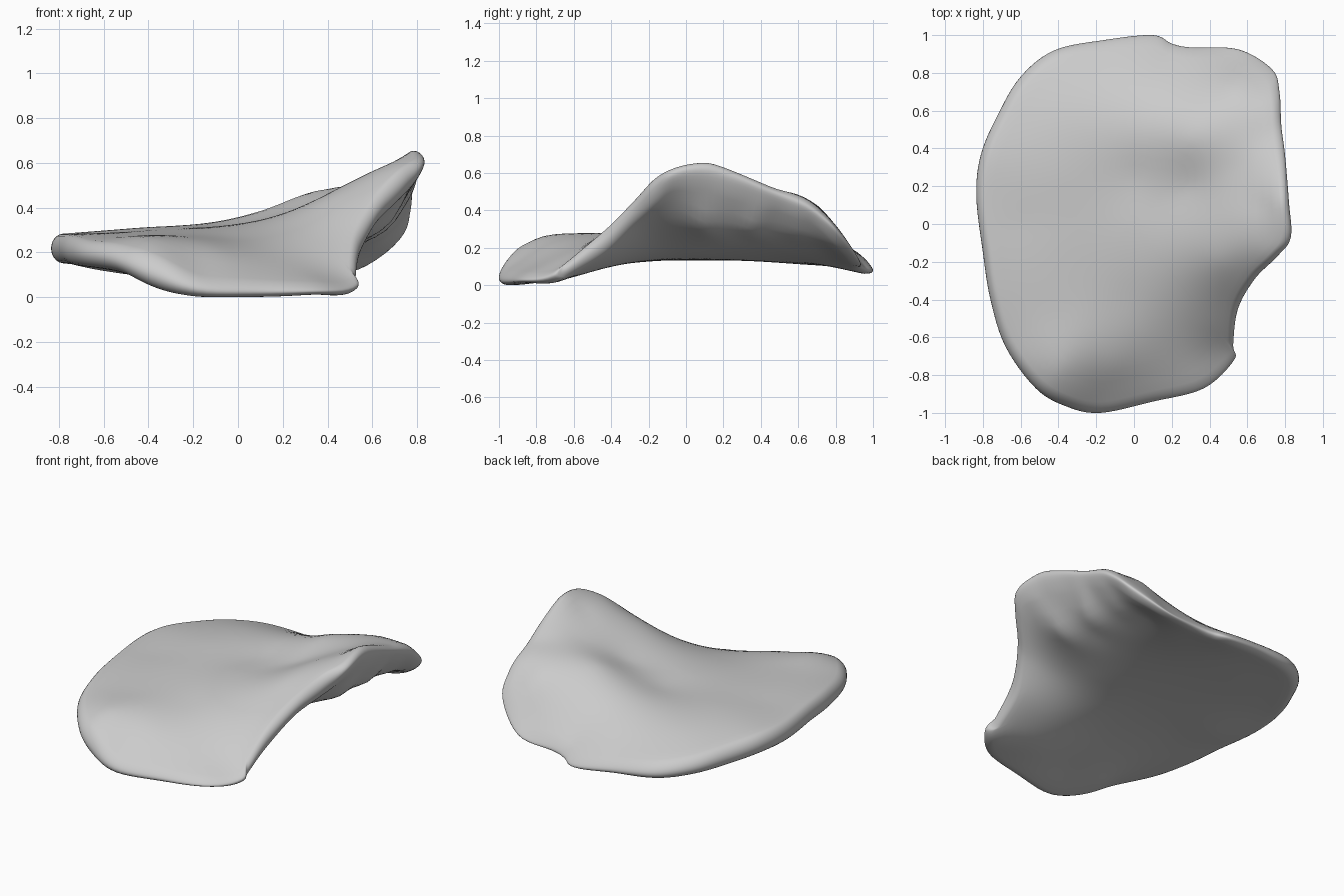
import bpy, bmesh, math

cube = bpy.data.objects.get("Cube")
if cube:
    bpy.data.objects.remove(cube)

# Rim outline: x, y, then height of the upper and lower skin
RIM = [
    (.83, -.07, .62, .5), (.82, .12, .65, .49), (.8, .36, .57, .43), (.78, .52, .51, .39),
    (.77, .7, .45, .33), (.73, .82, .35, .23), (.55, .925, .2, .12), (.3, .935, .18, .09),
    (.2, .955, .16, .075), (.1, 1, .14, .06), (-.15, .975, .17, .08), (-.42, .92, .2, .09),
    (-.6, .78, .23, .11), (-.72, .58, .26, .13), (-.81, .37, .28, .15), (-.835, .15, .28, .15),
    (-.8, -.15, .28, .15), (-.76, -.4, .27, .14), (-.68, -.65, .25, .13),
    (-.52, -.87, .23, .1), (-.36, -.965, .18, .03), (-.18, -1, .1, 0), (.1, -.94, .08, 0),
    (.37, -.87, .07, .01), (.53, -.72, .09, .02), (.525, -.64, .15, .06),
    (.55, -.45, .3, .17), (.64, -.29, .45, .32), (.76, -.17, .57, .43),
]
# Body inside the rim, in the same order
BODY = [
    (0, 0, .325, .14), (.3, 0, .41, .18), (.58, .05, .55, .28), (.3, .2, .4, .18),
    (.55, .3, .51, .25), (.3, .45, .46, .17), (.55, .55, .49, .23), (.3, .7, .35, .13),
    (.55, .75, .38, .19), (0, .25, .325, .14), (0, .48, .355, .13), (0, .75, .27, .1),
    (-.35, .6, .29, .11), (-.4, .25, .31, .13), (-.4, -.1, .295, .13), (-.4, -.5, .275, .1),
    (-.4, -.78, .255, .06), (-.1, -.75, .2, .04), (-.05, -.4, .27, .1), (.2, -.65, .17, .03),
    (.25, -.35, .31, .12), (.45, -.2, .45, .24), (.4, -.55, .2, .07), (-.6, 0, .285, .13),
    (.7, .1, .6, .35), (.7, .36, .55, .33), (.67, .6, .48, .28),
]
ROUNDING = .06
STEPS = 6
STIFFNESS = .002


def bend(dx, dy):
    d = dx * dx + dy * dy
    return d * math.log(d) if d else 0


def solve(rows, size):
    """Gauss-Jordan elimination; the right-hand sides are the last columns."""
    for i in range(size):
        best = max(range(i, size), key=lambda r: abs(rows[r][i]))
        rows[i], rows[best] = rows[best], rows[i]
        pivot = rows[i][i]
        rows[i] = [v / pivot for v in rows[i]]
        for r in range(size):
            factor = rows[r][i]
            if r != i and factor:
                rows[r] = [a - factor * b for a, b in zip(rows[r], rows[i])]
    return [row[size:] for row in rows]


# Thin bent sheets through the control points, one per skin
inset = 1 - ROUNDING
controls = [(x * inset, y * inset, top, low) for x, y, top, low in RIM] + BODY
table = []
for i, (x, y, top, low) in enumerate(controls):
    row = [bend(x - c[0], y - c[1]) for c in controls]
    row[i] += STIFFNESS
    table.append(row + [1, x, y, top, low])
for flat in ([1] * len(controls), [c[0] for c in controls], [c[1] for c in controls]):
    table.append(flat + [0] * 5)
weights = solve(table, len(table))


def skins(x, y):
    """Upper and lower height at a place."""
    basis = [bend(x - c[0], y - c[1]) for c in controls] + [1, x, y]
    return [sum(b * w[k] for b, w in zip(basis, weights)) for k in (0, 1)]


def outline_point(i, t):
    """Closed Catmull-Rom curve through the rim."""
    n = len(RIM)
    quad = zip(*(RIM[(i + k) % n][:2] for k in (-1, 0, 1, 2)))
    return [b + t / 2 * (c - a + t * (2 * a - 5 * b + 4 * c - d + t * (3 * (b - c) + d - a)))
            for a, b, c, d in quad]


def place(x, y, r, side):
    """Point on a skin, closing in a round edge towards the rim."""
    top, low = skins(x * r, y * r)
    edge = max(0, (r - inset) / ROUNDING)
    half = (top - low) / 2 * math.sqrt(max(0, 1 - edge * edge))
    return x * r, y * r, (top + low) / 2 + side * half


outline = [outline_point(i, k / STEPS) for i in range(len(RIM)) for k in range(STEPS)]
count = len(outline)
radii = [(k + 1) / 18 * inset for k in range(18)]
radii += [inset + ROUNDING * math.sin(k * math.pi / 12) for k in range(1, 6)]

# Upper and lower skins, meeting at the rounded rim
plate = bmesh.new()
rim = [plate.verts.new(place(x, y, 1, 0)) for x, y in outline]
for side in (1, -1):
    tip = plate.verts.new(place(0, 0, 0, side))
    skin = [[plate.verts.new(place(x, y, r, side)) for x, y in outline] for r in radii] + [rim]
    for j in range(count):
        k = (j + 1) % count
        plate.faces.new((tip, skin[0][j], skin[0][k])[::side])
        for a, b in zip(skin, skin[1:]):
            plate.faces.new((a[j], b[j], b[k], a[k])[::side])

# Rest the plate on the ground
lowest = min(v.co.z for v in plate.verts)
bmesh.ops.translate(plate, verts=plate.verts, vec=(0, 0, -lowest))
bmesh.ops.recalc_face_normals(plate, faces=plate.faces)
mesh = bpy.data.meshes.new("curved_plate")
plate.to_mesh(mesh)
plate.free()
mesh.shade_smooth()
curved_plate = bpy.data.objects.new("curved_plate", mesh)
bpy.context.collection.objects.link(curved_plate)

# Plain grey colour
grey = bpy.data.materials.new("plain_grey")
grey.use_nodes = True
colour = (.6, .6, .6, 1)
grey.diffuse_color = colour
grey.node_tree.nodes["Principled BSDF"].inputs["Base Color"].default_value = colour
mesh.materials.append(grey)
